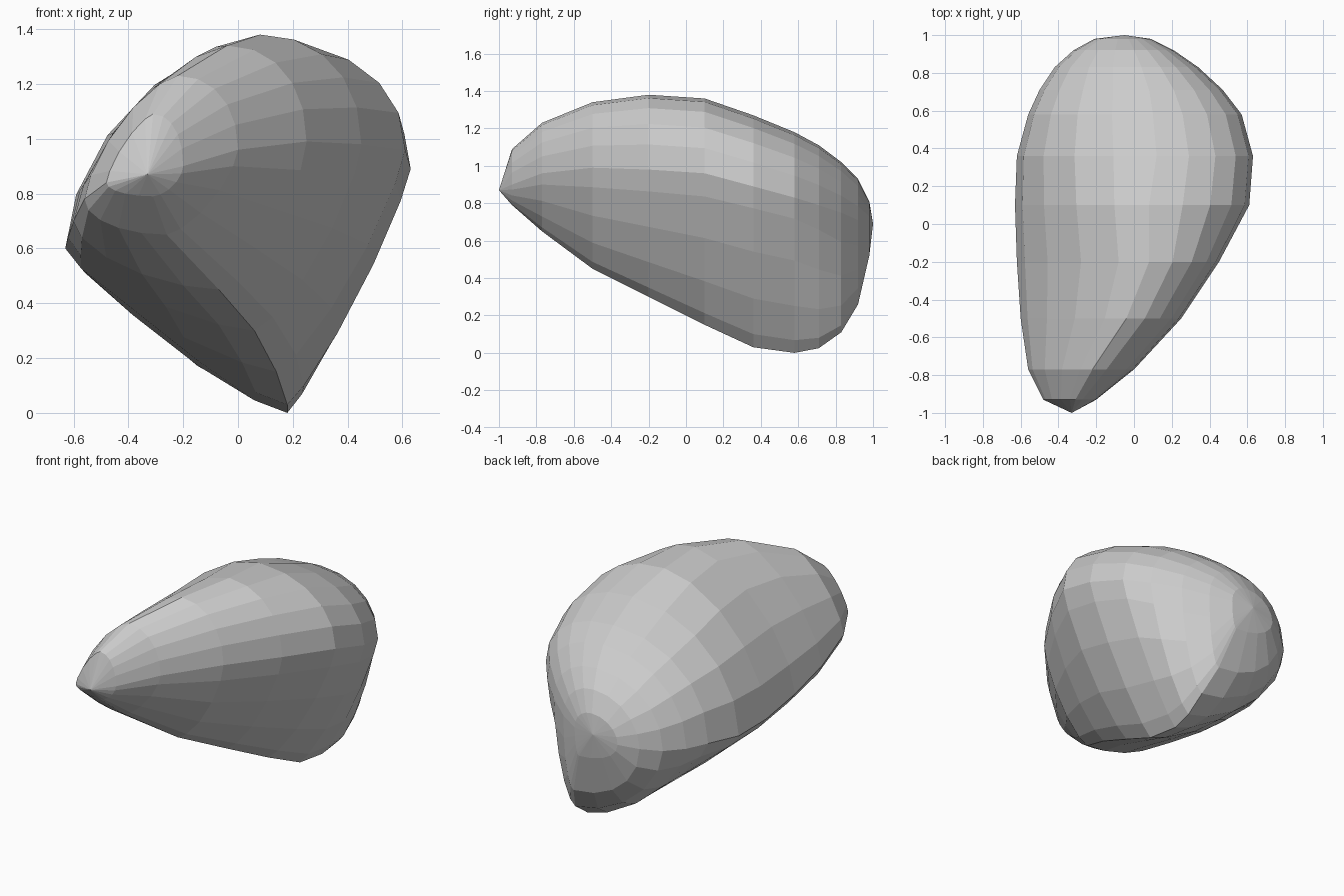
import bpy, bmesh
from math import sin, cos, pi

if "Cube" in bpy.data.objects:
    bpy.data.objects.remove(bpy.data.objects["Cube"])

# Cross-sections along y: y, the left, top, right and bottom extremes as (x, z),
# then the roundness powers of the upper left, lower left and lower right arcs
SECTIONS = [
    (-0.93, (-.48, .84), (-.31, 1.09), (-.20, .90), (-.31, .79), 1.5, 1.0, 1.2),
    (-0.77, (-.56, .78), (-.22, 1.23), (.00, .96), (-.26, .65), 1.4, 1.0, 1.4),
    (-0.50, (-.60, .70), (-.04, 1.34), (.25, .99), (-.07, .45), 1.35, 1.2, 1.4),
    (-0.20, (-.62, .64), (.08, 1.38), (.45, .98), (.06, .30), 1.25, 1.4, 1.5),
    (0.10, (-.63, .60), (.08, 1.36), (.61, .96), (.14, .15), 1.15, 1.55, 1.6),
    (0.36, (-.62, .59), (.12, 1.27), (.63, .89), (.18, .03), 1.0, 1.65, 1.7),
    (0.58, (-.56, .61), (.10, 1.18), (.57, .83), (.18, .00), .95, 1.55, 1.7),
    (0.71, (-.50, .61), (.08, 1.11), (.47, .79), (.19, .025), .95, 1.35, 1.5),
    (0.83, (-.42, .62), (.04, 1.02), (.34, .75), (.19, .11), .95, 1.15, 1.2),
    (0.92, (-.32, .64), (.00, .93), (.21, .71), (.14, .26), 1.0, 1.0, 1.0),
    (0.98, (-.21, .66), (-.03, .81), (.09, .69), (.06, .52), 1.0, 1.0, 1.0),
]
STEPS = 5


def quarter(side, pole, power):
    """Superellipse arc points from the side extreme to the top/bottom extreme."""
    pts = []
    for i in range(STEPS + 1):
        a = i / STEPS * pi / 2
        c, s = max(cos(a), 0) ** power, sin(a) ** power
        pts.append((pole[0] + (side[0] - pole[0]) * c,
                    side[1] + (pole[1] - side[1]) * s))
    return pts


def outline(y, left, top, right, bottom, upper_left, lower_left, lower_right):
    arcs = [quarter(right, top, 0.93), quarter(left, top, upper_left)[::-1],
            quarter(left, bottom, lower_left), quarter(right, bottom, lower_right)[::-1]]
    return [(x, y, z) for arc in arcs for x, z in arc[:-1]]


# Faceted stone lofted from its front tip to its rounded back
bm = bmesh.new()
rings = [[bm.verts.new(p) for p in outline(*s)] for s in SECTIONS]
n = len(rings[0])
for a, b in zip(rings, rings[1:]):
    for i in range(n):
        j = (i + 1) % n
        bm.faces.new((a[i], a[j], b[j], b[i]))
for ring, tip in ((rings[0], (-.33, -1, .87)), (rings[-1], (-.05, 1, .69))):
    end = bm.verts.new(tip)
    for i in range(n):
        bm.faces.new((ring[i], ring[(i + 1) % n], end))
bmesh.ops.recalc_face_normals(bm, faces=bm.faces)
mesh = bpy.data.meshes.new("stone")
bm.to_mesh(mesh)
bm.free()
bpy.context.collection.objects.link(bpy.data.objects.new("stone", mesh))
